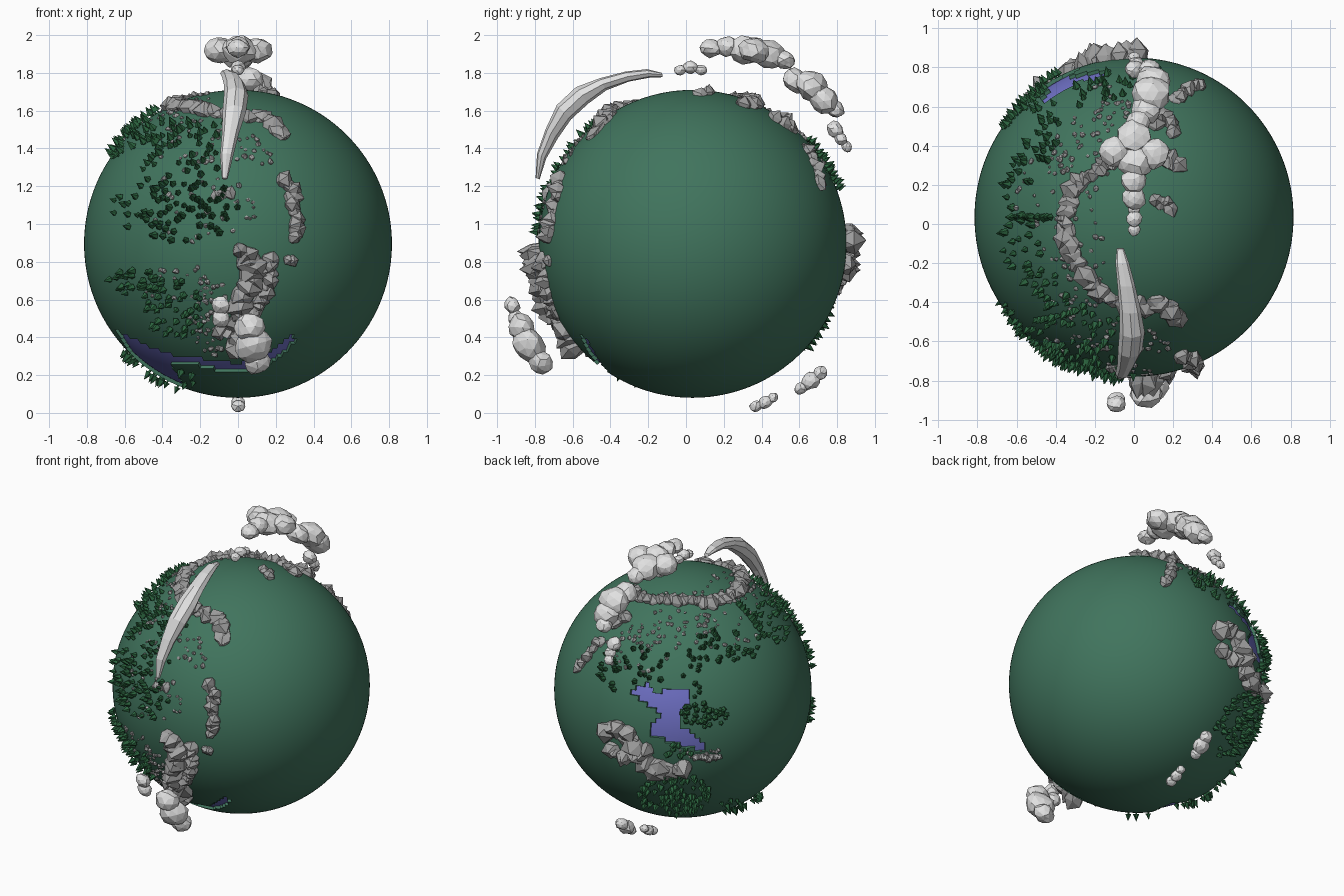
import bpy, bmesh, math, random
from mathutils import Vector, Matrix

if "Cube" in bpy.data.objects:
    bpy.data.objects.remove(bpy.data.objects["Cube"])

random.seed(7)
R, C = 0.815, Vector((0, 0.035, 0.895))


def material(name, rgb):
    m = bpy.data.materials.new(name)
    m.diffuse_color = (*rgb, 1)
    m.use_nodes = True
    m.node_tree.nodes["Principled BSDF"].inputs["Base Color"].default_value = m.diffuse_color
    return m


GRASS = material("grass green", (0.052, 0.175, 0.11))
WATER = material("lake blue", (0.17, 0.175, 0.6))
ROCK = material("rock grey", (0.36, 0.36, 0.36))
TREE = material("tree green", (0.025, 0.13, 0.05))
CLOUD = material("cloud white", (0.76, 0.76, 0.76))

# View frames: right, up, toward the viewer
s, c = math.sin(math.radians(20)), math.cos(math.radians(20))
VIEWS = {
    "front": (Vector((1, 0, 0)), Vector((0, 0, 1)), Vector((0, -1, 0))),
    "top": (Vector((1, 0, 0)), Vector((0, 1, 0)), Vector((0, 0, 1))),
    "back": (Vector((-.82, -.57, 0)), Vector((.57 * s, -.82 * s, c)), Vector((-.57 * c, .82 * c, s))),
}


def to_uv(view, a, b):
    if view == "back":
        return (a - 683) / 129, (689 - b) / 129
    return a / R, (b - (C.z if view == "front" else C.y)) / R


def direction(view, a, b):
    """Unit direction of the globe point seen at a, b in a view."""
    u, v = to_uv(view, a, b)
    r, up, d = VIEWS[view]
    return (r * u + up * v + d * math.sqrt(max(0, 1 - u * u - v * v))).normalized()


def inside(poly, x, y):
    hit = False
    for (x1, y1), (x2, y2) in zip(poly, poly[1:] + poly[:1]):
        if (y1 > y) != (y2 > y) and x < (x2 - x1) * (y - y1) / (y2 - y1) + x1:
            hit = not hit
    return hit


LAKES = [
    ("back", [(629, 679), (648, 673), (656, 685), (664, 676), (688, 680), (689, 691), (680, 704),
              (680, 715), (690, 722), (702, 730), (710, 743), (690, 738), (670, 731), (654, 729),
              (651, 715), (660, 704), (652, 696), (640, 690)]),
    ("front", [(-.65, .44), (-.5, .365), (-.36, .31), (-.15, .28), (0, .26), (.12, .285), (.2, .34),
               (.28, .42), (.31, .38), (.21, .28), (.1, .225), (-.1, .22), (-.2, .245), (-.36, .26),
               (-.27, .13), (-.42, .15), (-.56, .29)]),
]
LAKES = [(v, [to_uv(v, *p) for p in poly]) for v, poly in LAKES]


def in_lake(n):
    for view, poly in LAKES:
        r, up, d = VIEWS[view]
        if n.dot(d) > 0 and inside(poly, n.dot(r), n.dot(up)):
            return True
    return False


def finish(bm, name, *mats):
    me = bpy.data.meshes.new(name)
    bm.to_mesh(me)
    bm.free()
    ob = bpy.data.objects.new(name, me)
    for m in mats:
        me.materials.append(m)
    bpy.context.collection.objects.link(ob)
    return ob


def frame(n, pos):
    return Matrix.Translation(pos) @ n.to_track_quat('Z', 'Y').to_matrix().to_4x4()


def lump(bm, mat, size, sub, jitter):
    vs = bmesh.ops.create_icosphere(bm, subdivisions=sub, radius=1)["verts"]
    spin = Matrix.Rotation(random.uniform(0, 6.3), 4, 'Z')
    for v in vs:
        v.co = mat @ (Matrix.Diagonal((*size, 1)) @ (spin @ (v.co * random.uniform(1 - jitter, 1 + jitter))))


# Globe with sunken lakes
bm = bmesh.new()
bmesh.ops.create_uvsphere(bm, u_segments=160, v_segments=80, radius=R)
wet = [f for f in bm.faces if in_lake(f.calc_center_median().normalized())]
bmesh.ops.inset_region(bm, faces=wet, thickness=0.002, depth=-0.018, use_even_offset=False)
for f in wet:
    f.material_index = 1
bmesh.ops.translate(bm, verts=bm.verts, vec=C)
globe = finish(bm, "globe", GRASS, WATER)
bpy.context.view_layer.objects.active = globe
globe.select_set(True)
bpy.ops.object.shade_smooth_by_angle(angle=math.radians(30))

# Mountain ridges: view, half width, height, path
RIDGES = [
    ("top", .06, .06, [(-.2, .27), (-.3, .2), (-.35, .05), (-.32, -.13), (-.24, -.28), (-.12, -.38), (.05, -.42), (.16, -.42), (.25, -.49)]),
    ("top", .055, .06, [(-.2, .27), (-.07, .35), (.08, .37), (.24, .3)]),
    ("top", .045, .04, [(.1, .13), (.2, .08)]),
    ("top", .055, .06, [(.08, .5), (.17, .55), (.2, .45)]),
    ("top", .05, .05, [(.2, .63), (.28, .68), (.34, .71)]),
    ("front", .05, .07, [(.24, 1.24), (.29, 1.2), (.28, 1.08), (.32, .98), (.28, .92)]),
    ("front", .03, .04, [(.26, .8), (.3, .81)]),
    ("front", .035, .04, [(-.12, 1.15), (-.04, 1.17)]),
    ("front", .07, .12, [(0, .87), (.09, .8), (.06, .68), (.02, .55), (.03, .42), (-.02, .35)]),
    ("front", .05, .07, [(.18, .82), (.16, .68), (.1, .55), (-.1, .42)]),
    ("back", .075, .1, [(607, 722), (625, 718), (633, 735), (645, 755), (665, 762), (688, 758)]),
    ("back", .06, .09, [(612, 740), (625, 748), (650, 740)]),
    ("back", .03, .04, [(695, 748), (720, 748)]),
]
bm = bmesh.new()
for view, w, h, path in RIDGES:
    dirs = [direction(view, *p) for p in path]
    for a, b in zip(dirs, dirs[1:]):
        steps = max(2, round((b - a).length * R / (w * .65)))
        for i in range(steps):
            j = Vector([random.uniform(-.3, .3) * w for _ in range(3)])
            n = (a.lerp(b, (i + .5) / steps) + j).normalized()
            k = random.uniform(.75, 1.15)
            lump(bm, frame(n, C + n * (R - .005)), (w * k, w * k, h * random.uniform(.6, 1.1)), 1, .25)
finish(bm, "mountains", ROCK)


def scatter(clusters):
    for view, a, b, ra, rb, count in clusters:
        for _ in range(count):
            t, q = random.uniform(0, 6.283), math.sqrt(random.random())
            n = direction(view, a + ra * q * math.cos(t), b + rb * q * math.sin(t))
            if not in_lake(n):
                yield n


# Trees: small cones on stubby trunks
bm = bmesh.new()
for n in scatter([
        ("front", -.32, 1.08, .34, .17, 85), ("front", -.25, 1.3, .2, .13, 25),
        ("front", -.5, 1.52, .15, .12, 45), ("front", -.22, 1.5, .18, .06, 15),
        ("front", -.53, .69, .15, .07, 35), ("front", -.32, .55, .17, .16, 45),
        ("front", -.36, .19, .14, .07, 16), ("front", -.57, .25, .08, .07, 10),
        ("back", 675, 787, 37, 23, 110), ("back", 705, 703, 23, 14, 45),
        ("back", 680, 740, 15, 8, 14), ("back", 722, 637, 42, 16, 40),
        ("back", 775, 605, 25, 32, 40), ("back", 640, 655, 35, 18, 25),
        ("back", 610, 665, 10, 20, 14), ("back", 690, 668, 12, 25, 12),
        ("back", 742, 803, 25, 10, 14)]):
    k = random.uniform(.8, 1.2)
    m = frame(n, C + n * R) @ Matrix.Rotation(random.uniform(0, 6), 4, 'Z') @ Matrix.Scale(k, 4)
    bmesh.ops.create_cone(bm, cap_ends=True, segments=5, radius1=.019, radius2=0, depth=.042,
                          matrix=m @ Matrix.Translation((0, 0, .031)))
    bmesh.ops.create_cone(bm, cap_ends=True, segments=4, radius1=.006, radius2=.006, depth=.014,
                          matrix=m @ Matrix.Translation((0, 0, .005)))
finish(bm, "trees", TREE)

# Loose stones
bm = bmesh.new()
for n in scatter([
        ("front", -.2, 1.4, .25, .15, 45), ("front", -.2, 1.1, .3, .2, 30), ("front", .05, 1.38, .15, .1, 15),
        ("front", -.14, .5, .13, .2, 60), ("front", -.3, .68, .3, .1, 25),
        ("top", -.3, 0, .2, .4, 50), ("top", -.2, .35, .2, .12, 25),
        ("back", 690, 625, 70, 14, 45), ("back", 640, 640, 35, 25, 30), ("back", 700, 745, 25, 8, 15)]):
    k = random.uniform(.008, .018)
    lump(bm, frame(n, C + n * R), (k, k, k), 1, .3)
finish(bm, "stones", ROCK)

# Puffy clouds: x, y, z, radius of each puff
CLOUDS = {
    "top_cloud": [(0, .13, 1.93, .055), (0, .22, 1.94, .06), (.01, .32, 1.92, .085), (-.1, .37, 1.92, .075),
                  (.1, .36, 1.92, .075), (0, .44, 1.9, .085), (.02, .52, 1.87, .055)],
    "small_top_cloud": [(0, -.03, 1.815, .03), (0, .025, 1.83, .038), (0, .08, 1.815, .03)],
    "upper_back_cloud": [(.06, .58, 1.76, .07), (.09, .67, 1.73, .09), (.1, .73, 1.66, .08), (.08, .79, 1.61, .05)],
    "back_cloud": [(0, .79, 1.5, .045), (.01, .82, 1.45, .035), (0, .85, 1.41, .03)],
    "lower_front_cloud": [(.06, -.87, .45, .075), (.08, -.83, .36, .09), (.1, -.77, .27, .065)],
    "small_front_cloud": [(-.09, -.92, .57, .045), (-.09, -.9, .5, .045)],
    "bottom_cloud": [(0, .37, .035, .034), (0, .42, .055, .036), (0, .46, .08, .028)],
    "lower_back_cloud": [(0, .61, .13, .035), (0, .66, .17, .05), (0, .71, .21, .04)],
}
for name, puffs in CLOUDS.items():
    bm = bmesh.new()
    for x, y, z, r in puffs:
        p = Vector((x, y, z))
        lump(bm, frame((p - C).normalized(), p), (r * 1.08, r * 1.08, r * .9), 2, .09)
    finish(bm, name, CLOUD)

# Long crescent cloud: x, y, z, half width, half thickness
ARC = [(-.07, -.785, 1.24, .015, .012), (-.06, -.765, 1.36, .035, .03), (-.04, -.715, 1.48, .045, .042),
       (-.02, -.645, 1.59, .062, .058), (-.01, -.55, 1.68, .065, .055), (-.02, -.44, 1.74, .055, .04),
       (-.04, -.31, 1.78, .045, .03), (-.06, -.2, 1.797, .035, .022), (-.07, -.125, 1.79, .018, .012)]
bm = bmesh.new()
rings = []
for x, y, z, w, h in ARC:
    p = Vector((x, y, z))
    n = Vector((0, y - C.y, z - C.z)).normalized()
    rings.append([bm.verts.new(p + Vector((w * math.cos(t), 0, 0)) + n * h * math.sin(t) * random.uniform(.85, 1.1))
                  for t in [i * math.tau / 8 for i in range(8)]])
for a, b in zip(rings, rings[1:]):
    for i in range(8):
        bm.faces.new((a[i], a[i - 1], b[i - 1], b[i]))
bm.faces.new(rings[0])
bm.faces.new(rings[-1])
bmesh.ops.recalc_face_normals(bm, faces=bm.faces)
finish(bm, "crescent_cloud", CLOUD)
